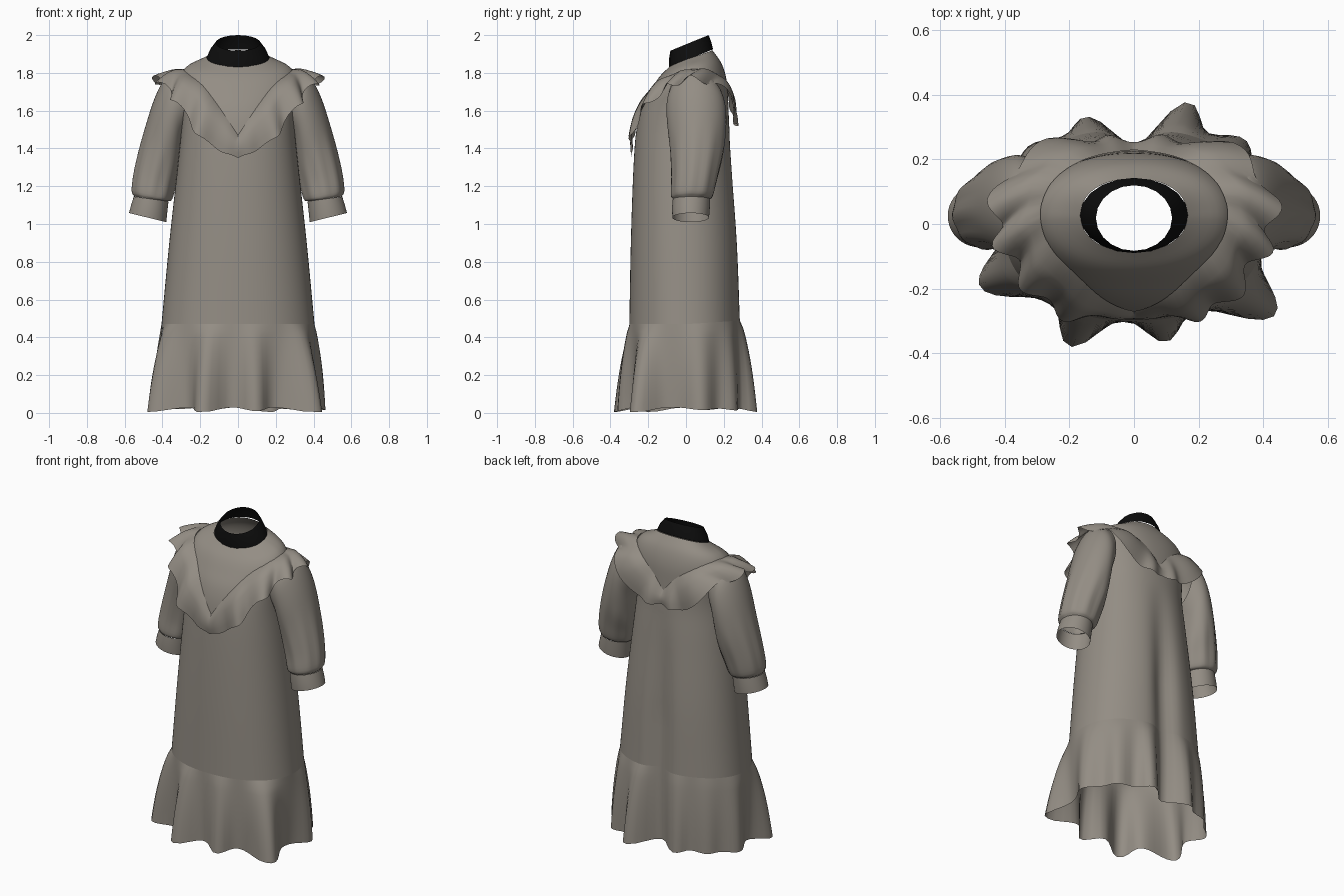
import bpy, math
from mathutils import Vector
from mathutils.bvhtree import BVHTree

if "Cube" in bpy.data.objects:
    bpy.data.objects.remove(bpy.data.objects["Cube"])


def material(name, rgb):
    m = bpy.data.materials.new(name)
    m.diffuse_color = (*rgb, 1)
    m.use_nodes = True
    m.node_tree.nodes["Principled BSDF"].inputs["Base Color"].default_value = m.diffuse_color
    return m


CLOTH = material("taupe cloth", (0.295, 0.268, 0.232))
BLACK = material("black collar", (0.004, 0.004, 0.004))


def loft(name, rings, mat, mirror=False, angle=40):
    """Skin closed rings of equal point count into an open sheet."""
    n = len(rings[0])
    verts = [p for r in rings for p in r]
    faces = [(i * n + j, i * n + (j + 1) % n, (i + 1) * n + (j + 1) % n, (i + 1) * n + j)
             for i in range(len(rings) - 1) for j in range(n)]
    me = bpy.data.meshes.new(name)
    me.from_pydata(verts, [], faces)
    me.polygons.foreach_set("use_smooth", [True] * len(faces))
    me.set_sharp_from_angle(angle=math.radians(angle))
    me.materials.append(mat)
    ob = bpy.data.objects.new(name, me)
    bpy.context.collection.objects.link(ob)
    if mirror:
        ob.modifiers.new("Mirror", 'MIRROR').use_mirror_merge = False
    return ob


def spline(pts, steps):
    """Catmull-Rom through tuples of any length."""
    pts = [tuple(2 * a - b for a, b in zip(pts[0], pts[1]))] + list(pts) + \
          [tuple(2 * a - b for a, b in zip(pts[-1], pts[-2]))]
    out = []
    for k in range(1, len(pts) - 2):
        for s in range(steps):
            t = s / steps
            out.append(tuple(0.5 * (2 * b + (c - a) * t + (2 * a - 5 * b + 4 * c - d) * t * t
                                    + (3 * b - a - 3 * c + d) * t ** 3)
                             for a, b, c, d in zip(*pts[k - 1:k + 3])))
    return out + [pts[-2]]


def body_ring(rx, yf, yb, zf, zs, zb, n=96, power=2.2):
    """Egg-shaped ring: half width, front/back y, and height at front, side and back."""
    ring = []
    for j in range(n):
        a = 2 * math.pi * j / n
        c, s = math.cos(a), math.sin(a)
        e = 2 / power
        x = rx * math.copysign(abs(c) ** e, c)
        w = math.copysign(abs(s) ** e, s)
        mid, half = (yf + yb) / 2, (yb - yf) / 2
        z = zs + (zb - zs) * s if s > 0 else zs - (zf - zs) * s
        y = mid + half * w
        # valley along the centre back seam
        if s > 0:
            y -= 0.05 * math.exp(-(x / 0.07) ** 2) * max(0, min(1, (1.5 - z) / 0.7))
        ring.append(Vector((x, y, z)))
    return ring


# Dress body with shoulders, open at the neck
profile = [(.405, -.300, .297, .47, .47, .49), (.364, -.292, .282, .9, .9, .9),
           (.320, -.278, .250, 1.3, 1.3, 1.3), (.300, -.262, .230, 1.5, 1.5, 1.5),
           (.302, -.232, .224, 1.62, 1.63, 1.64), (.315, -.185, .215, 1.71, 1.74, 1.76),
           (.275, -.140, .188, 1.78, 1.83, 1.85), (.165, -.085, .140, 1.835, 1.88, 1.92)]
body_rings = [body_ring(*p) for p in spline(profile, 5)]
body = loft("dress_body", body_rings, CLOTH)

# Hem flounce: folds pushed out at the peak positions
peaks = [(-.485, -.20), (-.20, -.385), (.10, -.375), (.44, -.29), (.47, .09),
         (.17, .38), (-.15, .335), (-.46, .11), (.35, .27), (-.33, .25)]
base = body_rings[0]


def radius(a):
    p = min(base, key=lambda q: abs(math.remainder(math.atan2(q.y, q.x) - a, 2 * math.pi)))
    return p.to_2d().length


folds = []
for x, y in peaks:
    a = math.atan2(y, x)
    folds.append((a, math.hypot(x, y) / radius(a) - 1))
flounce = []
for i in range(13):
    t = 1 - i / 12
    ring = []
    for p in base:
        a = math.atan2(p.y, p.x)
        bump = sum(h * math.exp(-(math.remainder(a - b, 2 * math.pi) / 0.19) ** 2) for b, h in folds)
        k = 1 + bump * t ** 0.7 - 0.02 * t + 0.015 * math.sin(math.pi * t)
        hem = 0.03 - 0.08 * min(bump, 0.3)
        ring.append(Vector((p.x * k, p.y * k, p.z + (hem - p.z) * t)))
    flounce.append(ring)
loft("hem_flounce", flounce, CLOTH, angle=60)


def sleeve_ring(xi, zi, xo, zo, yf, yb, n=40, gather=0.0):
    """Tilted ellipse from the inner point to the outer point of the arm."""
    ring = []
    for j in range(n):
        a = 2 * math.pi * j / n
        g = 1 + gather * math.cos(9 * a + 1)
        u = 0.5 + 0.5 * math.cos(a) * g
        ring.append(Vector((xi + (xo - xi) * u, (yf + yb) / 2 + (yb - yf) / 2 * math.sin(a) * g,
                            zi + (zo - zi) * u)))
    return ring


# Puffed sleeves, from the cuff seam up to the armhole
sleeve = [(.372, 1.12, .548, 1.145, -.068, .125), (.350, 1.13, .562, 1.18, -.078, .145),
          (.330, 1.20, .545, 1.30, -.075, .168), (.312, 1.28, .500, 1.48, -.082, .198),
          (.302, 1.37, .440, 1.67, -.098, .213), (.295, 1.44, .375, 1.785, -.104, .208),
          (.275, 1.50, .295, 1.815, -.095, .180)]
rows = spline(sleeve, 4)
loft("sleeves", [sleeve_ring(*r, gather=0.03 * math.sin(math.pi * min(1, i / 14)))
                 for i, r in enumerate(rows)], CLOTH, mirror=True)
loft("sleeve_cuffs", [sleeve_ring(.380, 1.01, .577, 1.058, -.072, .122),
                      sleeve_ring(.374, 1.065, .566, 1.10, -.074, .126),
                      sleeve_ring(.368, 1.12, .552, 1.145, -.070, .127)], CLOTH, mirror=True)

# Stand-up collar, tilted forward
loft("collar", [body_ring(.168, -.090, .143, 1.828, 1.877, 1.925, 20, 2),
                body_ring(.150, -.090, .134, 1.872, 1.918, 1.963, 20, 2),
                body_ring(.118, -.083, .120, 1.917, 1.959, 2.0, 20, 2)], BLACK, angle=30)

# V-shaped yoke ruffle: seam edge and free edge for one half, front to back
seam = [(0, -.275, 1.47), (.10, -.25, 1.62), (.19, -.18, 1.74), (.28, -.07, 1.81),
        (.30, .05, 1.83), (.27, .14, 1.82), (.18, .205, 1.77), (.08, .225, 1.70), (0, .225, 1.61)]
edge = [(0, -.285, 1.35), (.15, -.29, 1.42), (.26, -.27, 1.54), (.345, -.17, 1.67),
        (.42, -.05, 1.75), (.43, .07, 1.765), (.36, .20, 1.71), (.14, .27, 1.53), (0, .25, 1.53)]
STEPS = 12
tree = BVHTree.FromPolygons([v.co[:] for v in body.data.vertices],
                            [p.vertices[:] for p in body.data.polygons])


def full_loop(half):
    pts = [Vector(p) for p in spline(half, STEPS)]
    return pts + [Vector((-p.x, p.y, p.z)) for p in pts[-2:0:-1]]


inner, outer = full_loop(seam), full_loop(edge)
count = len(inner)
ruffle = []
for i in range(6):
    v = 1 - i / 5
    ring = []
    for j in range(count):
        s = min(j, count - j) / STEPS
        p = inner[j].lerp(outer[j], v)
        loc, nor, _, _ = tree.find_nearest(p)
        if i == 5:
            ring.append(loc + nor * 0.004)
            continue
        # slow irregular waves, calm at the front and back points
        calm = min(1, s / 2, (8 - s) / 1.5)
        phase = s * 5.2 + 0.7 * math.sin(1.7 * s) + (0.8 if j < count / 2 else 0) * calm
        p += nor * (0.014 * math.sin(math.pi * v) + 0.026 * calm * math.sin(phase) * v)
        p.z += 0.018 * calm * v * math.cos(phase)
        loc, nor, _, _ = tree.find_nearest(p)
        if (p - loc).dot(nor) < 0.01:
            p = loc + nor * 0.01
        ring.append(p)
    ruffle.append(ring)
loft("yoke_ruffle", ruffle, CLOTH, angle=50)
